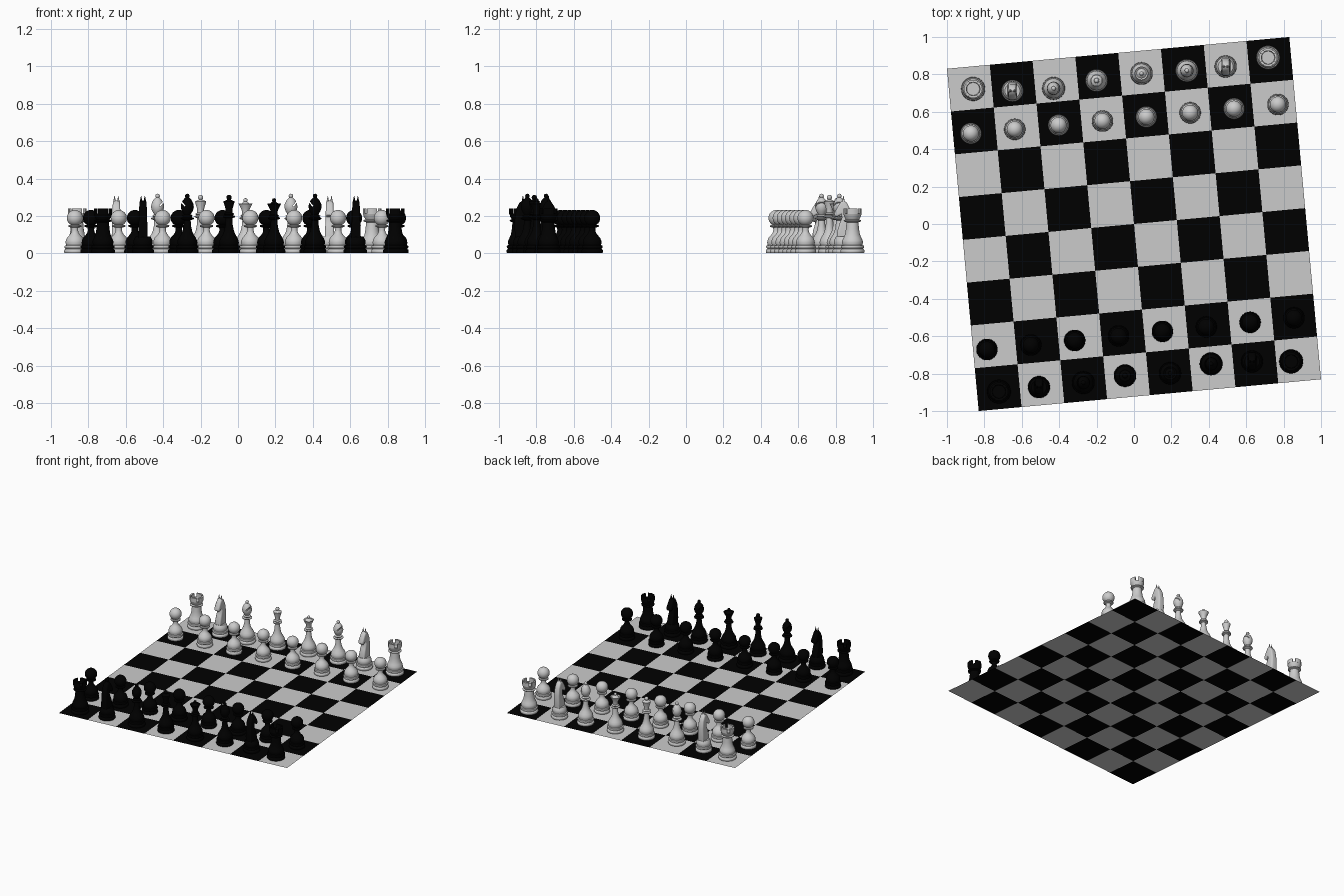
import bpy, bmesh
from math import sin, cos, pi, radians
from mathutils import Vector, Matrix

if "Cube" in bpy.data.objects:
    bpy.data.objects.remove(bpy.data.objects["Cube"])

TILT = radians(5.3)
SIDE = 1.838


def material(name, v):
    m = bpy.data.materials.new(name)
    m.diffuse_color = (v, v, v, 1)
    m.use_nodes = True
    m.node_tree.nodes["Principled BSDF"].inputs["Base Color"].default_value = m.diffuse_color
    return m


light = material("light", 0.65)
dark = material("dark", 0.0)


def lathe(bm, profile, n=32):
    """Revolve (radius, z) points around z; radius 0 at both ends closes it."""
    rings = []
    for r, z in profile:
        if r < 1e-5:
            rings.append([bm.verts.new((0, 0, z))])
        else:
            rings.append([bm.verts.new((r * cos(2 * pi * i / n), r * sin(2 * pi * i / n), z))
                          for i in range(n)])
    for a, b in zip(rings, rings[1:]):
        for i in range(n):
            j = (i + 1) % n
            if len(a) == 1:
                bm.faces.new((a[0], b[j], b[i]))
            elif len(b) == 1:
                bm.faces.new((a[i], a[j], b[0]))
            else:
                bm.faces.new((a[i], a[j], b[j], b[i]))


def ball(r, z, start=-60, end=90, steps=10):
    pts = []
    for k in range(steps + 1):
        a = radians(start + (end - start) * k / steps)
        pts.append((0 if k == steps and end == 90 else r * cos(a), z + r * sin(a)))
    return pts


def foot(r):
    """Stepped round foot and bulge shared by all pieces."""
    return [(0, 0), (r * .95, 0), (r, .005), (r, .015), (r * .95, .020), (r * .87, .022),
            (r * .87, .025), (r * .95, .028), (r * .98, .034), (r * .95, .040), (r * .83, .043),
            (r * .83, .047), (r * .88, .055), (r * .85, .068), (r * .74, .083)]


def to_mesh(bm, name):
    bmesh.ops.recalc_face_normals(bm, faces=bm.faces)
    me = bpy.data.meshes.new(name)
    bm.to_mesh(me)
    bm.free()
    return me


def turned(name, profile):
    bm = bmesh.new()
    lathe(bm, profile)
    return to_mesh(bm, name)


# pawn
pawn = turned("pawn", foot(.057) + [
    (.028, .098), (.020, .110), (.017, .123), (.018, .136), (.034, .141), (.036, .146),
    (.033, .150), (.022, .152)] + ball(.043, .188, -56))

# king and queen
king = turned("king", foot(.06) + [
    (.034, .10), (.026, .12), (.020, .15), (.018, .187), (.031, .192), (.033, .198), (.022, .203),
    (.028, .210), (.018, .217), (.018, .235), (.028, .268), (.030, .277), (.014, .284)]
    + ball(.014, .298, -50, steps=6))
queen = turned("queen", foot(.06) + [
    (.034, .10), (.026, .118), (.020, .145), (.017, .178), (.031, .183), (.033, .189), (.022, .194),
    (.027, .201), (.018, .208), (.020, .23), (.037, .264), (.034, .266), (.026, .261), (.012, .274)]
    + ball(.011, .283, -40, steps=6))


# bishop with slanted slit in the head
def make_bishop():
    me = turned("bishop", foot(.061) + [
        (.034, .10), (.026, .118), (.020, .145), (.018, .176), (.034, .182), (.036, .188),
        (.023, .193), (.028, .200), (.018, .208), (.029, .225), (.035, .245), (.033, .263),
        (.023, .284), (.010, .298)] + ball(.012, .306, -40, steps=6))
    bpy.ops.mesh.primitive_cube_add(size=1)
    cutter = bpy.context.object
    cutter.name = "slit_cutter"
    cutter.hide_render = True
    cutter.matrix_world = (Matrix.Translation((.026, 0, .268)) @ Matrix.Rotation(radians(-50), 4, 'Y')
                           @ Matrix.Diagonal((.045, .1, .007, 1)))
    ob = bpy.data.objects.new("bishop_blank", me)
    bpy.context.collection.objects.link(ob)
    mod = ob.modifiers.new("slit", 'BOOLEAN')
    mod.operation, mod.object, mod.solver = 'DIFFERENCE', cutter, 'EXACT'
    bpy.context.view_layer.update()
    dg = bpy.context.evaluated_depsgraph_get()
    cut = bpy.data.meshes.new_from_object(ob.evaluated_get(dg))
    bpy.data.objects.remove(ob)
    bpy.data.objects.remove(cutter)
    return cut


bishop = make_bishop()


# rook: turned tower plus four battlement arcs
def make_rook():
    bm = bmesh.new()
    lathe(bm, foot(.064) + [(.040, .10), (.035, .13), (.032, .165), (.045, .170), (.047, .176),
                            (.036, .181), (.044, .195), (.049, .212), (.036, .212), (.034, .200),
                            (0, .200)])
    section = [(.036, .210), (.049, .210), (.049, .24), (.036, .24)]
    for q in range(4):
        rings = []
        for k in range(7):
            a = q * pi / 2 + radians(-33 + 11 * k)
            rings.append([bm.verts.new((r * cos(a), r * sin(a), z)) for r, z in section])
        for a, b in zip(rings, rings[1:]):
            for i in range(4):
                j = (i + 1) % 4
                bm.faces.new((a[i], a[j], b[j], b[i]))
        bm.faces.new(rings[0])
        bm.faces.new(rings[-1])
    return to_mesh(bm, "rook")


rook = make_rook()


# knight: turned foot plus rounded horse head with two ears, facing -y
def make_knight():
    bm = bmesh.new()
    outline = [(-.040, .07), (-.044, .12), (-.044, .18), (-.036, .235), (-.018, .270), (0, .281),
               (.014, .275), (.027, .256), (.046, .222), (.049, .203), (.038, .193), (.012, .207),
               (.008, .19), (.022, .155), (.034, .115), (.036, .07)]

    def half(z):
        return .026 - .007 * (z - .07) / .21
    sides = [[bm.verts.new((s * half(z), -f, z)) for f, z in outline] for s in (-1, 1)]
    bm.faces.new(sides[0])
    bm.faces.new(sides[1])
    n = len(outline)
    for i in range(n):
        j = (i + 1) % n
        bm.faces.new((sides[0][i], sides[0][j], sides[1][j], sides[1][i]))
    bmesh.ops.recalc_face_normals(bm, faces=bm.faces)
    rims = [e for e in bm.edges if abs(e.verts[0].co.x - e.verts[1].co.x) < .01]
    bmesh.ops.bevel(bm, geom=rims, offset=.010, segments=3, profile=.5, affect='EDGES')
    for s in (-1, 1):
        bmesh.ops.create_cone(bm, cap_ends=True, segments=10, radius1=.009, radius2=.001, depth=.04,
                              matrix=Matrix.Translation((s * .010, 0, .286)))
    lathe(bm, foot(.059) + [(.04, .088), (0, .089)])
    return to_mesh(bm, "knight")


knight = make_knight()


def place(mesh, name, mat, x, y, turn):
    ob = bpy.data.objects.new(name, mesh.copy())
    ob.data.materials.clear()
    ob.data.materials.append(mat)
    ob.location = (x, y - .008, .001)
    ob.rotation_euler.z = turn
    bpy.context.collection.objects.link(ob)
    bpy.ops.object.select_all(action='DESELECT')
    ob.select_set(True)
    bpy.context.view_layer.objects.active = ob
    bpy.ops.object.shade_smooth_by_angle(angle=radians(40))


# board: a flat 8 x 8 grid, dark square at the front left
bm = bmesh.new()
rot = Matrix.Rotation(TILT, 4, 'Z')
grid = [[bm.verts.new(rot @ Vector(((i / 8 - .5) * SIDE, (j / 8 - .5) * SIDE, 0)))
         for j in range(9)] for i in range(9)]
for i in range(8):
    for j in range(8):
        f = bm.faces.new((grid[i][j], grid[i + 1][j], grid[i + 1][j + 1], grid[i][j + 1]))
        f.material_index = (i + j) % 2
me = bpy.data.meshes.new("board")
bm.to_mesh(me)
bm.free()
me.materials.append(dark)
me.materials.append(light)
bpy.context.collection.objects.link(bpy.data.objects.new("board", me))

# back rows stand slightly off the square centres
order = [rook, knight, bishop, king, queen, bishop, knight, rook]
light_row = [(-.86, .73), (-.65, .72), (-.43, .733), (-.20, .775),
             (.04, .813), (.283, .828), (.49, .85), (.717, .898)]
dark_row = [(-.722, -.888), (-.508, -.864), (-.271, -.84), (-.048, -.803),
            (.193, -.79), (.412, -.74), (.631, -.727), (.84, -.727)]
for i, mesh in enumerate(order):
    place(mesh, "light_" + mesh.name, light, *light_row[i], 0)
    place(mesh, "dark_" + mesh.name, dark, *dark_row[i], pi)
    # pawn rows
    place(pawn, "light_pawn", light, -.872 + .2345 * i, .492 + .0221 * i, 0)
    place(pawn, "dark_pawn", dark, -.786 + .2345 * i, -.663 + .0242 * i, pi)
